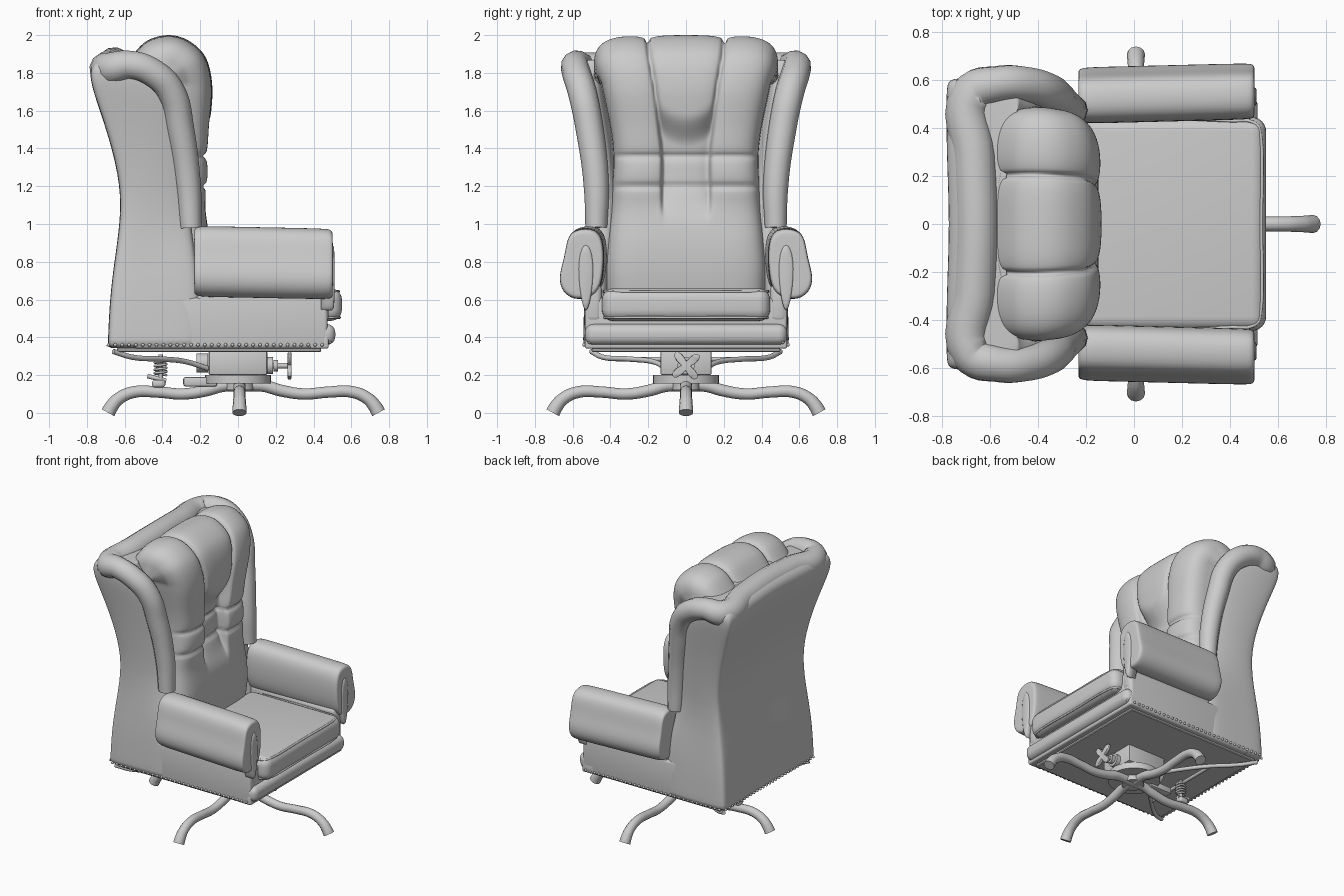
import bpy, bmesh
from math import sin, cos, pi, exp
from mathutils import Vector

if "Cube" in bpy.data.objects:
    bpy.data.objects.remove(bpy.data.objects["Cube"])


def finish(ob, subsurf=0, mirror=False):
    bpy.context.scene.collection.objects.link(ob)
    if mirror:
        ob.modifiers.new("mirror", 'MIRROR').use_axis = (False, True, False)
    if subsurf:
        m = ob.modifiers.new("subsurf", 'SUBSURF')
        m.levels = m.render_levels = subsurf
    return ob


def mesh_object(name, bm, angle=None, **kw):
    bmesh.ops.recalc_face_normals(bm, faces=bm.faces)
    me = bpy.data.meshes.new(name)
    bm.to_mesh(me)
    bm.free()
    ob = finish(bpy.data.objects.new(name, me), **kw)
    bpy.ops.object.select_all(action='DESELECT')
    bpy.context.view_layer.objects.active = ob
    ob.select_set(True)
    if angle:
        bpy.ops.object.shade_smooth_by_angle(angle=angle)
    else:
        bpy.ops.object.shade_smooth()
    return ob


def loft(name, rings, closed=True, **kw):
    bm = bmesh.new()
    vs = [[bm.verts.new(p) for p in r] for r in rings]
    n = len(rings[0])
    for a, b in zip(vs, vs[1:]):
        for i in range(n if closed else n - 1):
            j = (i + 1) % n
            bm.faces.new((a[i], a[j], b[j], b[i]))
    if closed:
        bm.faces.new(vs[0])
        bm.faces.new(vs[-1])
    return mesh_object(name, bm, **kw)


def rounded_box(name, center, size, bevel, segs=4, **kw):
    bm = bmesh.new()
    bmesh.ops.create_cube(bm, size=1)
    for v in bm.verts:
        v.co = Vector(center) + Vector(a * b for a, b in zip(v.co, size))
    bmesh.ops.bevel(bm, geom=bm.edges[:], offset=bevel, segments=segs, profile=0.5, affect='EDGES')
    return mesh_object(name, bm, angle=0.6, **kw)


def tube(name, pts, r, radii=None, **kw):
    cu = bpy.data.curves.new(name, 'CURVE')
    cu.dimensions = '3D'
    cu.bevel_depth, cu.bevel_resolution, cu.resolution_u, cu.use_fill_caps = r, 4, 6, True
    sp = cu.splines.new('BEZIER')
    sp.bezier_points.add(len(pts) - 1)
    for i, (bp, p) in enumerate(zip(sp.bezier_points, pts)):
        bp.co, bp.handle_left_type, bp.handle_right_type = p, 'AUTO', 'AUTO'
        bp.radius = radii[i] if radii else 1
    return finish(bpy.data.objects.new(name, cu), **kw)


def disc(name, x, y, z, r, h, axis='Z'):
    def pt(t, k):
        a, b = r * cos(t), r * sin(t)
        return (x + a, y + b, z + k) if axis == 'Z' else (x + k, y + a, z + b)
    return loft(name, [[pt(2 * pi * i / 32, k) for i in range(32)] for k in (-h / 2, h / 2)], angle=0.6)


def spline(pts, n):
    out = []
    for i in range(len(pts) - 1):
        p = [pts[max(0, min(len(pts) - 1, i + k))] for k in (-1, 0, 1, 2)]
        for s in range(n):
            t = s / n
            out.append([0.5 * (2 * b + (c - a) * t + (2 * a - 5 * b + 4 * c - d) * t * t
                        + (3 * b - a - 3 * c + d) * t ** 3) for a, b, c, d in zip(*p)])
    return out + [list(pts[-1])]


def step(t):
    t = max(0, min(1, t))
    return t * t * (3 - 2 * t)


# Winged back shell: U-shaped sections (z, back x, front x, half width)
rings = []
for z, xb, xf, w in [(.34, -.69, -.2, .545), (.35, -.69, -.2, .545), (.6, -.68, -.2, .54),
                     (.8, -.655, -.22, .525), (1.0, -.625, -.25, .515), (1.2, -.62, -.26, .525),
                     (1.45, -.68, -.285, .555), (1.65, -.75, -.32, .59), (1.76, -.785, -.38, .61),
                     (1.83, -.78, -.46, .61), (1.86, -.74, -.48, .59), (1.865, -.735, -.485, .585)]:
    f = w - (.03 if z > .9 else 0)
    half = [(xb, w * .5), (xb, w - .06), (xb + .005, w - .02), (xb + .03, w), ((xb + xf) / 2, w),
            (xf - .03, f), (xf, f - .03), (xf, f - .08), (xf - .02, f - .12), (xb + .22, f - .14)]
    ring = [(xb + .015, 0)] + half + [(xb + .2, 0)] + [(x, -y) for x, y in reversed(half)]
    rings.append([(x, y, z + (.03 * (1 - (y / w) ** 2) if z > 1.7 else 0)) for x, y in ring])
loft("back_shell", rings, subsurf=2)

# Padded roll along the wing fronts and across the top of the back
side = [(-.25, .475, .98), (-.263, .475, 1.2), (-.305, .51, 1.5), (-.355, .55, 1.7),
        (-.45, .58, 1.8), (-.57, .582, 1.842), (-.675, .54, 1.822)]
rad = [.85, .98, 1.08, 1.12, 1.12, 1.12, 1.3]
path = side + [(-.665, .28, 1.835), (-.655, 0, 1.845), (-.665, -.28, 1.835)] + [(x, -y, z) for x, y, z in reversed(side)]
tube("wing_roll", path, .068, rad + [1.35, 1.35, 1.35] + rad[::-1])

# Quilted back cushion (x, z, half width, column seam y)
prof = spline([(-.17, .58, .42, .12), (-.15, .75, .43, .12), (-.15, .9, .42, .12), (-.17, 1.08, .4, .12),
               (-.155, 1.22, .39, .12), (-.155, 1.36, .385, .12), (-.15, 1.5, .4, .135),
               (-.135, 1.72, .445, .165), (-.17, 1.88, .475, .19), (-.26, 1.97, .485, .2),
               (-.37, 2.0, .49, .205), (-.49, 1.965, .485, .205), (-.585, 1.86, .475, .2)], 10)
rows = []
for x, z, w, c in prof:
    s = Vector((-.42, 0, min(z, 1.74)))
    row = []
    for i in range(121):
        t = -1 + i / 60
        u = .55 * t + .45 * sin(t * pi / 2)
        y = u * w
        f = max(0, 1 - abs(u) ** 5.5) ** .22
        near = abs(abs(y) - c)
        dent = (.025 * exp(-near / .04) + .025 * exp(-(near / .009) ** 2)) * step((z - 1.02) / .16)
        dent += sum(.015 * exp(-abs(z - k) / .03) + .012 * exp(-((z - k) / .012) ** 2) for k in (1.2, 1.36))
        inner = step((c - abs(y)) / .04 + .5)
        dent += .075 * inner * step((1.58 + 3 * y * y - z) / .17) * step((z - .98) / .3)
        d = Vector((x, 0, z)) - s
        p = s + d * f * max(0, 1 - dent / d.length)
        row.append((p.x, y, p.z))
    rows.append(row)
loft("back_cushion", rows, closed=False)

# Seat, base frame and front lip
rounded_box("seat_base", (-.04, 0, .475), (1.03, 1.072, .27), .02)
rounded_box("front_lip", (.44, 0, .415), (.15, 1.07, .11), .045, 6)
rounded_box("front_rail", (.43, 0, .375), (.1, 1.072, .07), .012)
rounded_box("arm_post", (.13, .49, .58), (.7, .09, .2), .03, mirror=True)
rounded_box("seat_cushion", (.17, 0, .573), (.76, .89, .172), .06, 6)
for z, x in ((.643, .525), (.505, .53)):
    tube("seat_piping", [(-.1, -.43, z), (.4, -.43, z), (x - .015, -.415, z), (x, -.38, z),
                         (x + .005, 0, z), (x, .38, z), (x - .015, .415, z), (.4, .43, z), (-.1, .43, z)], .007)
rounded_box("bottom_plate", (-.1, 0, .333), (1.08, 1.0, .02), .005, 1)

# Arms: one section carried along x, with tapered ends
sec = [(.45, .64), (.43, .8), (.435, .93), (.48, .985), (.57, .985), (.628, .95), (.642, .83),
       (.672, .74), (.664, .66), (.61, .61), (.54, .605)]
rings = []
for x, k in [(-.232, .86), (-.23, .93), (-.205, 1), (-.1, 1), (.2, 1), (.46, 1), (.492, .97), (.5, .9), (.502, .82)]:
    rings.append([(x, .545 + (y - .545) * k + (x - .4) * .025, .79 + (z - .79) * k - (x - .1) * .02) for y, z in sec])
loft("armrest", rings, subsurf=2, mirror=True)

# Teardrop panels on the arm fronts
rings = []
for x, k in ((.44, 1), (.498, 1), (.507, .93), (.51, .75)):
    rings.append([(x, .53 + k * .038 * y * (1 + .25 * z), .718 + k * .175 * z)
                  for y, z in ((cos(i * pi / 12), sin(i * pi / 12)) for i in range(24))])
loft("arm_front_panel", rings, mirror=True)

# Upholstery nails around the lower edge
bm = bmesh.new()
spots = [(-.65 + .0365 * i, s * .54, .36) for i in range(31) for s in (-1, 1)]
spots += [(x, -.51 + .0365 * i, z) for i in range(29) for x, z in ((-.686, .36), (.488, .374))]
for p in spots:
    ball = bmesh.ops.create_icosphere(bm, subdivisions=1, radius=.0105)
    bmesh.ops.translate(bm, verts=ball['verts'], vec=p)
mesh_object("upholstery_nails", bm)

# Swivel mechanism
rounded_box("tilt_housing", (0, 0, .265), (.31, .27, .13), .01, 2)
disc("swivel_disc", 0, 0, .178, .175, .045)
disc("hub", .01, 0, .14, .075, .04)
rounded_box("rear_bracket", (-.2, 0, .165), (.18, .1, .05), .012, 2)
disc("rear_pivot", -.19, 0, .265, .05, .06, 'X')
tube("tilt_arm", [(-.66, .5, .325), (-.56, .44, .295), (-.4, .3, .285), (-.27, .17, .27), (-.16, .1, .235)],
     .014, mirror=False)
tube("tilt_arm", [(-.66, -.5, .325), (-.56, -.44, .295), (-.4, -.3, .285), (-.27, -.17, .27), (-.16, -.1, .235)], .014)
tube("tilt_crossbar", [(-.41, -.3, .285), (-.41, .3, .285)], .012)

# Tension spring with foot
tube("tension_spring", [(-.41 + .03 * cos(i * pi / 3), .03 * sin(i * pi / 3), .2 + i * .0032) for i in range(27)], .007)
disc("spring_rod", -.41, 0, .24, .012, .14)
rounded_box("spring_foot", (-.42, 0, .155), (.07, .06, .04), .014, 3)
tube("spring_handle", [(-.38, 0, .17), (-.44, 0, .185), (-.48, 0, .195)], .012)

# Front tension knob
disc("knob_collar", .165, 0, .25, .045, .04, 'X')
disc("knob_shaft", .22, 0, .25, .015, .12, 'X')
disc("knob_nut", .2, 0, .25, .03, .025, 'X')
loft("star_knob", [[(x, r * cos(t), .25 + r * sin(t)) for t, r in
     ((i * pi / 24, k * (.058 + .032 * cos(4 * i * pi / 24 - pi + .4))) for i in range(48))]
     for x, k in ((.262, .9), (.266, 1), (.28, 1), (.284, .9))], angle=0.6)

# Four curved legs
for i in range(4):
    a = i * pi / 2
    s = 1.0 if i % 2 == 0 else .985
    ox = .02 * (1 - i % 2) + .008
    tube("leg", [(ox + s * r * cos(a), s * r * sin(a), z) for r, z in
         ((0, .145), (.1, .145), (.2, .118), (.32, .1), (.45, .11), (.58, .11), (.66, .075), (.7, .03), (.716, .001))],
         .033, [1, 1, .95, .9, .9, .95, 1, 1.1, 1.15])
